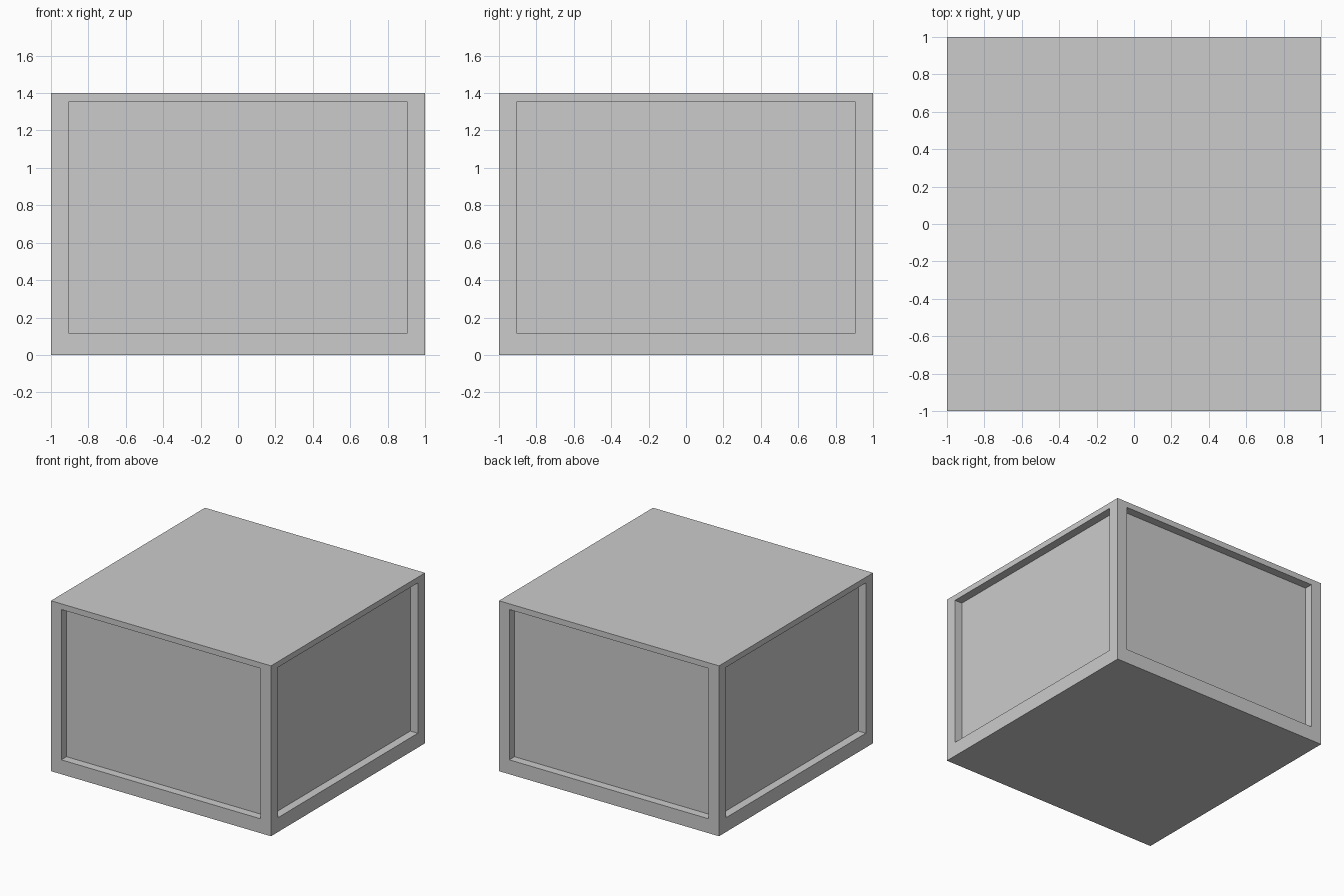
import bpy, bmesh
from mathutils import Vector

if "Cube" in bpy.data.objects:
    bpy.data.objects.remove(bpy.data.objects["Cube"])

HALF, HEIGHT = 1.0, 1.4
PANEL_HALF, PANEL_LOW, PANEL_HIGH = 0.867, 0.118, 1.353
DEPTH = 0.068

# Solid box body standing on the ground
bm = bmesh.new()
bmesh.ops.create_cube(bm, size=1.0)
for v in bm.verts:
    v.co = Vector((v.co.x * 2 * HALF, v.co.y * 2 * HALF, (v.co.z + 0.5) * HEIGHT))
bm.normal_update()

# Recessed panel on each of the four sides, with a thicker rail at the bottom
sides = [f for f in bm.faces if abs(f.normal.z) < 0.5]
bmesh.ops.inset_individual(bm, faces=sides, thickness=HALF - PANEL_HALF)
for face in sides:
    for v in face.verts:
        v.co.z = PANEL_HIGH if v.co.z > HEIGHT / 2 else PANEL_LOW
bm.normal_update()
panels = bmesh.ops.extrude_discrete_faces(bm, faces=sides)["faces"]
for face in panels:
    bmesh.ops.translate(bm, verts=face.verts, vec=-face.normal * DEPTH)
bmesh.ops.recalc_face_normals(bm, faces=bm.faces)

mesh = bpy.data.meshes.new("panelled_box")
bm.to_mesh(mesh)
bm.free()
box = bpy.data.objects.new("panelled_box", mesh)
bpy.context.collection.objects.link(box)
